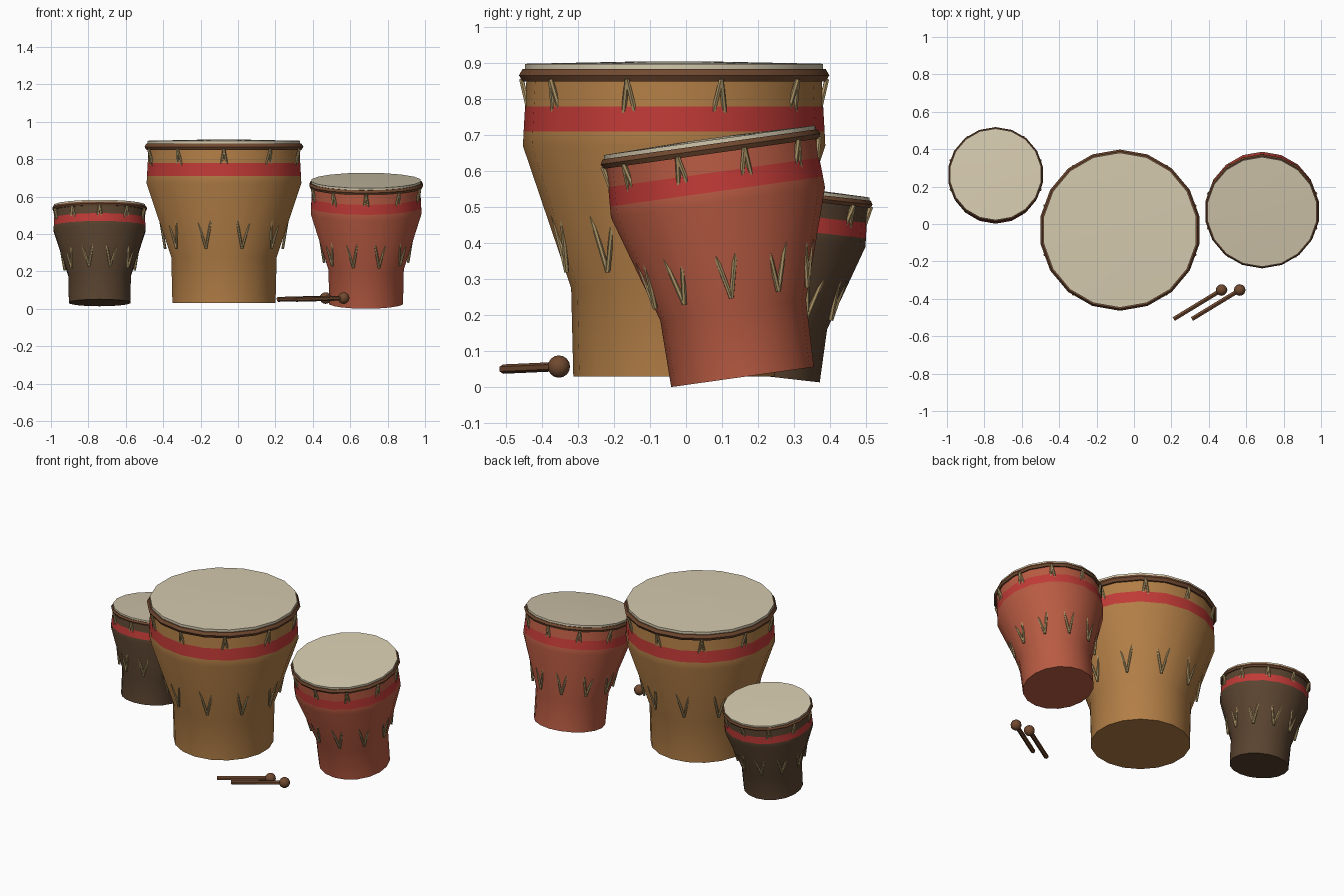
import bpy, bmesh
from math import sin, cos, pi, radians
from mathutils import Matrix, Vector

if "Cube" in bpy.data.objects:
    bpy.data.objects.remove(bpy.data.objects["Cube"], do_unlink=True)

SIDES = 18
LACES = 10


def material(name, r, g, b):
    linear = [((c / 255 + 0.055) / 1.055) ** 2.4 for c in (r, g, b)] + [1]
    mat = bpy.data.materials.new(name)
    mat.use_nodes = True
    mat.diffuse_color = linear
    mat.node_tree.nodes["Principled BSDF"].inputs["Base Color"].default_value = linear
    return mat


ochre = material("ochre wood", 178, 126, 70)
russet = material("russet wood", 184, 91, 66)
umber = material("dark umber wood", 90, 68, 48)
crimson = material("crimson band", 192, 58, 54)
hide = material("pale hide", 212, 201, 174)
rim_brown = material("rim brown", 112, 73, 48)
cord = material("tan cord", 172, 148, 102)


def finish(name, bm, mats, matrix=None, smooth=True):
    bmesh.ops.recalc_face_normals(bm, faces=bm.faces)
    mesh = bpy.data.meshes.new(name)
    bm.to_mesh(mesh)
    bm.free()
    for mat in mats:
        mesh.materials.append(mat)
    obj = bpy.data.objects.new(name, mesh)
    bpy.context.collection.objects.link(obj)
    if matrix:
        obj.matrix_world = matrix
    if smooth:
        bpy.ops.object.select_all(action="DESELECT")
        obj.select_set(True)
        bpy.context.view_layer.objects.active = obj
        bpy.ops.object.shade_smooth_by_angle(angle=radians(35))
    return obj


def lathe(profile, closed=False):
    """Spin (radius, height) points around z; an open profile is capped."""
    bm = bmesh.new()
    angles = [pi / 2 + 2 * pi * i / SIDES for i in range(SIDES)]
    rings = [[bm.verts.new((r * cos(a), r * sin(a), z)) for a in angles]
             for r, z in profile]
    pairs = list(zip(rings, rings[1:]))
    if closed:
        pairs.append((rings[-1], rings[0]))
    else:
        bm.faces.new(rings[0][::-1])
        bm.faces.new(rings[-1])
    for low, high in pairs:
        for i in range(SIDES):
            j = (i + 1) % SIDES
            bm.faces.new((low[i], low[j], high[j], high[i]))
    return bm


def rod(bm, a, b, radius, sides=6):
    a, b = Vector(a), Vector(b)
    turn = (b - a).to_track_quat("Z", "Y").to_matrix().to_4x4()
    bmesh.ops.create_cone(bm, cap_ends=True, segments=sides, radius1=radius,
                          radius2=radius, depth=(b - a).length,
                          matrix=Matrix.Translation((a + b) / 2) @ turn)


def drum(name, wood, location, tilt, wide, tall):
    place = Matrix.Translation(location) @ Matrix.Rotation(radians(tilt), 4, "X")

    def sized(points):
        return [(r * wide, z * tall) for r, z in points]

    # Shell with a painted band between two heights
    band_low, band_high = 0.68 * tall, 0.75 * tall
    bm = lathe(sized([(0.28, 0), (0.286, 0.245), (0.42, 0.64), (0.418, 0.68),
                      (0.414, 0.75), (0.41, 0.83)]))
    for face in bm.faces:
        if band_low < face.calc_center_median().z < band_high:
            face.material_index = 1
    finish(name + "_shell", bm, [wood, crimson], place)

    # Six-sided rim hoop
    hoop = [(0.411 + 0.02 * cos(k * pi / 3), 0.836 + 0.02 * sin(k * pi / 3))
            for k in range(6)]
    finish(name + "_rim", lathe(sized(hoop), closed=True), [rim_brown], place)

    # Slightly domed drum head
    head = [(0.414, 0.835), (0.414, 0.868), (0.12, 0.874)]
    finish(name + "_head", lathe(sized(head)), [hide], place)

    # Zigzag lacing from the rim to the waist
    bm = bmesh.new()
    points = []
    for k in range(2 * LACES):
        r, z = (0.314, 0.29) if k % 2 else (0.424, 0.825)
        a = -pi / 2 + k * pi / LACES
        points.append((r * wide * cos(a), r * wide * sin(a), z * tall))
    for a, b in zip(points, points[1:] + points[:1]):
        rod(bm, a, b, 0.007)
    finish(name + "_lacing", bm, [cord], place, smooth=False)


drum("large_drum", ochre, (-0.075, -0.033, 0.03), 0, 1, 1)
drum("medium_drum", russet, (0.685, 0.157, 0.028), 8, 0.715, 0.765)
drum("small_drum", umber, (-0.74, 0.206, 0.032), -6.5, 0.595, 0.606)

# Pair of mallets lying on the ground
for side, x in (("left", 0.565), ("right", 0.468)):
    tip = Vector((x, -0.353, 0.057))
    bm = bmesh.new()
    rod(bm, tip - Vector((0.255, 0.155, 0.007)), tip, 0.013)
    finish(side + "_mallet_stick", bm, [rim_brown], smooth=False)
    bm = bmesh.new()
    bmesh.ops.create_uvsphere(bm, u_segments=12, v_segments=8, radius=0.031,
                              matrix=Matrix.Translation(tip))
    finish(side + "_mallet_ball", bm, [rim_brown])
